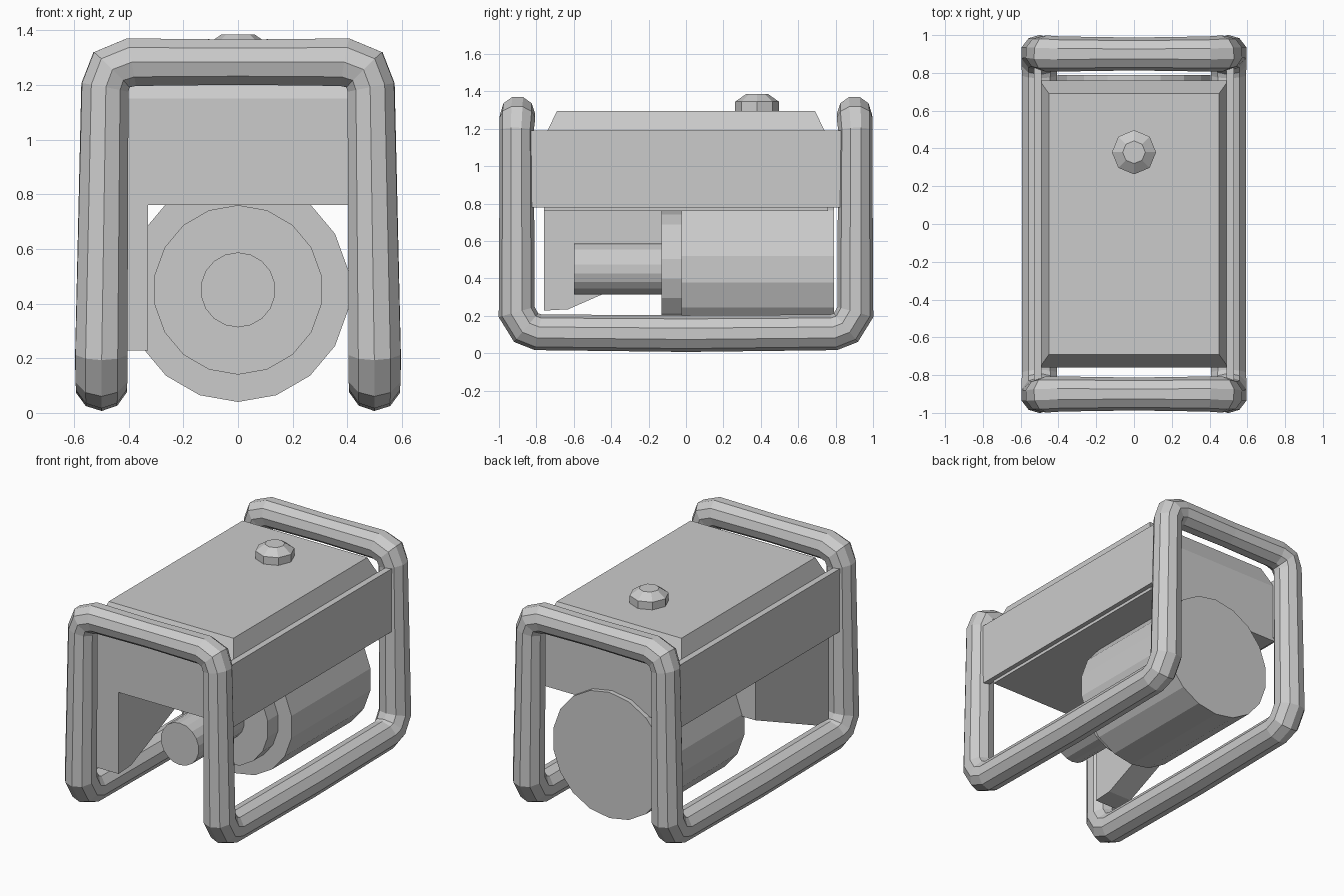
import bpy, bmesh
from math import sin, cos, pi

if "Cube" in bpy.data.objects:
    bpy.data.objects.remove(bpy.data.objects["Cube"])


def loft(name, rings):
    """Bridge equal-length rings of points and cap both ends."""
    bm = bmesh.new()
    loops = [[bm.verts.new(p) for p in ring] for ring in rings]
    n = len(loops[0])
    for a, b in zip(loops, loops[1:]):
        for i in range(n):
            j = (i + 1) % n
            bm.faces.new((a[i], a[j], b[j], b[i]))
    bm.faces.new(loops[0][::-1])
    bm.faces.new(loops[-1])
    bmesh.ops.recalc_face_normals(bm, faces=bm.faces)
    mesh = bpy.data.meshes.new(name)
    bm.to_mesh(mesh)
    bm.free()
    obj = bpy.data.objects.new(name, mesh)
    bpy.context.collection.objects.link(obj)
    return obj


def rect(hx, hy, z):
    return [(-hx, -hy, z), (hx, -hy, z), (hx, hy, z), (-hx, hy, z)]


def circle(r, n):
    return [(r * sin(2 * pi * i / n), r * cos(2 * pi * i / n)) for i in range(n)]


def extrude_x(name, profile, x0, x1):
    return loft(name, [[(x, y, z) for y, z in profile] for x in (x0, x1)])


def drum(name, r, y0, y1, n=18, zc=0.45):
    return loft(name, [[(x, y, zc + z) for x, z in circle(r, n)] for y in (y0, y1)])


# Tubular carrying frame: one closed loop mirrored from a quarter (x, y, z, radius)
quarter = [
    (0, -.9, 1.283, .087), (.39, -.9, 1.283, .093), (.463, -.902, 1.255, .096),
    (.487, -.905, 1.19, .091), (.5, -.905, .22, .1), (.5, -.855, .137, .1),
    (.5, -.79, .112, .097), (.5, 0, .105, .098),
]


def flip(points, sx, sy):
    return [(x * sx, y * sy, z, r) for x, y, z, r in points]


path = (quarter + flip(quarter[::-1], 1, -1)[1:]
        + flip(quarter, -1, -1)[1:] + flip(quarter[::-1], -1, 1)[1:-1])
curve = bpy.data.curves.new("frame_path", 'CURVE')
curve.dimensions = '3D'
curve.bevel_depth = 1.0
curve.bevel_resolution = 3
spline = curve.splines.new('POLY')
spline.points.add(len(path) - 1)
for pt, (x, y, z, r) in zip(spline.points, path):
    pt.co = (x, y, z, 1)
    pt.radius = r
spline.use_cyclic_u = True
spline.use_smooth = False
helper = bpy.data.objects.new("frame_path", curve)
bpy.context.collection.objects.link(helper)
bpy.context.view_layer.update()
deps = bpy.context.evaluated_depsgraph_get()
tube_mesh = bpy.data.meshes.new_from_object(helper.evaluated_get(deps))
bpy.data.objects.remove(helper)
frame = bpy.data.objects.new("tube_frame", tube_mesh)
bpy.context.collection.objects.link(frame)

# Fuel tank with sloped upper edges
loft("fuel_tank", [rect(.5, .76, .76), rect(.5, .76, 1.15), rect(.45, .69, 1.295)])

# Filler cap
loft("filler_cap", [[(x, .38 + y, z) for x, y in circle(r, 8)]
                    for r, z in ((.117, 1.28), (.117, 1.345), (.06, 1.385))])

# Side panels reaching into the frame legs
panel = [(-.83, .78), (.83, .78), (.83, 1.19), (-.83, 1.19)]
for side, s in (("left", -1), ("right", 1)):
    extrude_x(f"{side}_side_panel", panel, s * .49, s * .53)

# Engine: main drum, flange and shaft
drum("alternator_drum", .41, -.025, .79)
drum("drum_flange", .31, -.13, .0)
drum("engine_shaft", .137, -.6, -.1)

# Control housing hanging under the left side of the tank
extrude_x("control_housing",
          [(-.76, .77), (-.76, .228), (-.63, .235), (0, .51), (0, .77)], -.5, -.33)
